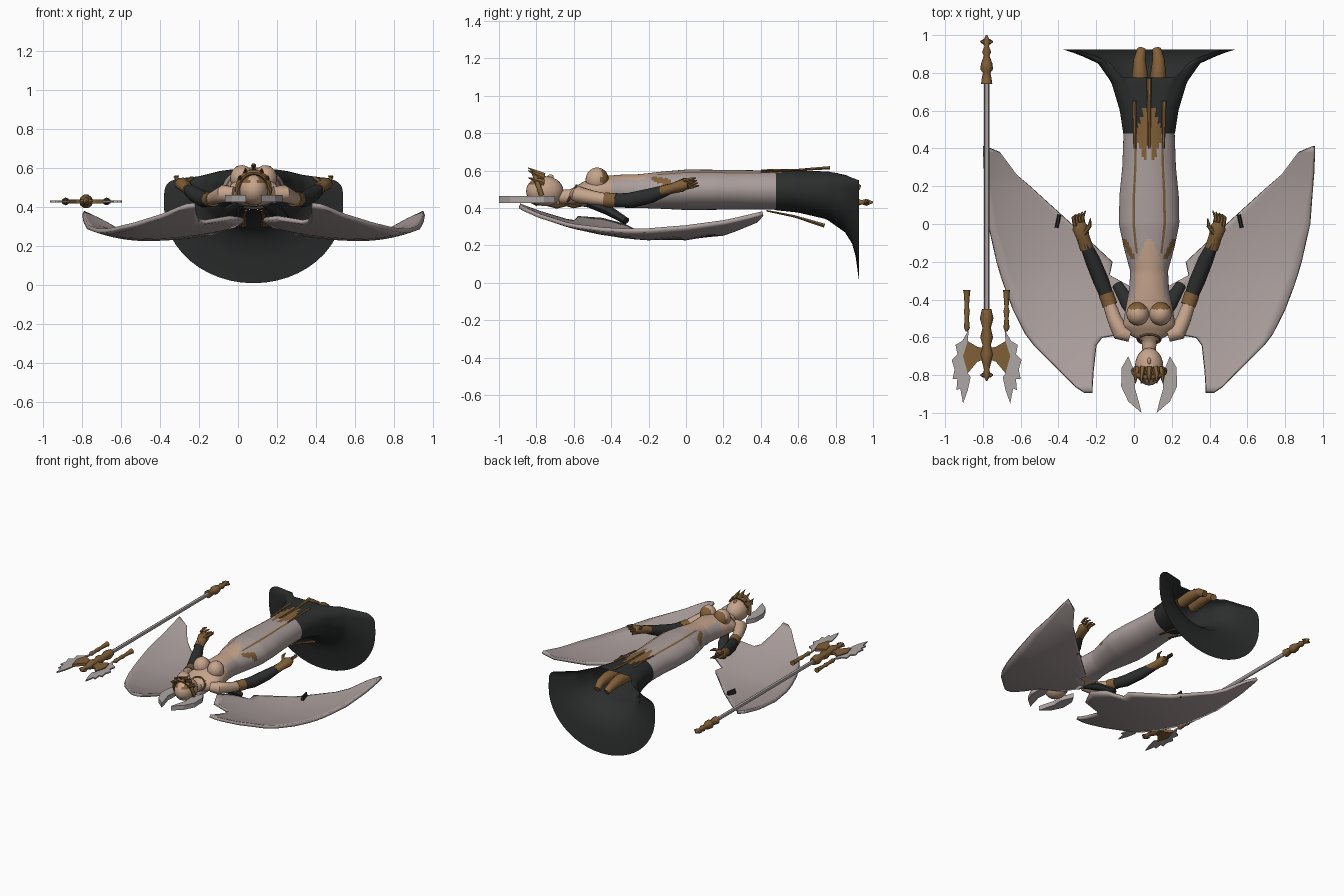
import bpy, bmesh
from math import sin, cos, pi, radians
from mathutils import Vector

cube = bpy.data.objects.get("Cube")
if cube:
    bpy.data.objects.remove(cube, do_unlink=True)

CX = 0.08      # centre line of the figure
WX, WZ = -0.78, 0.43   # axis of the weapon


def material(name, r, g, b):
    m = bpy.data.materials.new(name)
    m.use_nodes = True
    m.diffuse_color = (r, g, b, 1)
    bsdf = m.node_tree.nodes["Principled BSDF"]
    bsdf.inputs["Base Color"].default_value = (r, g, b, 1)
    bsdf.inputs["Roughness"].default_value = 0.8
    return m


SKIN = material("warm skin", 0.56, 0.37, 0.26)
CLOTH = material("pale mauve cloth", 0.40, 0.34, 0.33)
BLACK = material("charcoal cloth", 0.025, 0.026, 0.026)
GOLD = material("old gold", 0.22, 0.115, 0.04)
STEEL = material("pale steel", 0.42, 0.38, 0.37)


def finish(name, bm, mats, rule=None, smooth=True):
    """Turn a bmesh into an object; rule picks a material per face centre."""
    bmesh.ops.recalc_face_normals(bm, faces=bm.faces)
    if rule:
        for f in bm.faces:
            f.material_index = rule(f.calc_center_median())
    me = bpy.data.meshes.new(name)
    bm.to_mesh(me)
    bm.free()
    for m in mats:
        me.materials.append(m)
    ob = bpy.data.objects.new(name, me)
    bpy.context.collection.objects.link(ob)
    if smooth:
        bpy.ops.object.select_all(action='DESELECT')
        ob.select_set(True)
        bpy.context.view_layer.objects.active = ob
        bpy.ops.object.shade_smooth_by_angle(angle=radians(45))
    return ob


def loft(name, rings, mats, rule=None, closed=True, caps=True, smooth=True):
    """Skin a list of equally long point rows."""
    bm = bmesh.new()
    rows = [[bm.verts.new(p) for p in ring] for ring in rings]
    n = len(rows[0])
    for a, b in zip(rows, rows[1:]):
        for i in range(n if closed else n - 1):
            j = (i + 1) % n
            bm.faces.new((a[i], a[j], b[j], b[i]))
    if caps:
        bm.faces.new(rows[0])
        bm.faces.new(rows[-1])
    return finish(name, bm, mats, rule, smooth)


def tube(name, path, radii, mat, sides=10, flat=1.0):
    """Round rod along a path, with a radius for each point."""
    pts = [Vector(p) for p in path]
    rings = []
    for i, p in enumerate(pts):
        t = (pts[min(i + 1, len(pts) - 1)] - pts[max(i - 1, 0)]).normalized()
        side = t.cross(Vector((0, 0, 1))).normalized()
        up = side.cross(t)
        rings.append([p + radii[i] * (side * cos(a) + up * sin(a) * flat)
                      for a in (2 * pi * k / sides for k in range(sides))])
    return loft(name, rings, [mat])


def ball(name, centre, size, mats, rule=None):
    bm = bmesh.new()
    bmesh.ops.create_uvsphere(bm, u_segments=24, v_segments=14, radius=1)
    for v in bm.verts:
        v.co = Vector([c + s * x for c, s, x in zip(centre, size, v.co)])
    return finish(name, bm, mats, rule)


def plate(name, outline, z, thick, mat):
    """Flat outline extruded upwards around height z."""
    bm = bmesh.new()
    face = bm.faces.new([bm.verts.new((x, y, z - thick / 2)) for x, y in outline])
    top = bmesh.ops.extrude_face_region(bm, geom=[face])["geom"]
    for v in top:
        if isinstance(v, bmesh.types.BMVert):
            v.co.z += thick
    return finish(name, bm, [mat], smooth=False)


def sample(table, y):
    """Linear lookup of a profile row at y."""
    for a, b in zip(table, table[1:]):
        if y <= b[0]:
            t = max(0, (y - a[0]) / (b[0] - a[0]))
            return [p + (q - p) * t for p, q in zip(a[1:], b[1:])]
    return table[-1][1:]


# Body and gown: y, half width, half depth, centre height
BODY = [(-.68, .035, .036, .46), (-.62, .04, .04, .46), (-.59, .10, .05, .465),
        (-.54, .14, .07, .475), (-.45, .125, .085, .485), (-.34, .105, .088, .49),
        (-.25, .10, .09, .49), (-.12, .135, .10, .495), (0, .16, .108, .497),
        (.15, .157, .107, .497), (.3, .142, .105, .497), (.49, .135, .105, .495)]
SEG, ROWS = 64, 78
rings = []
for r in range(ROWS + 1):
    y = -.68 + r * 1.17 / ROWS
    w, d, zc = sample(BODY, y)
    rings.append([(CX + w * cos(2 * pi * k / SEG), y, zc + d * sin(2 * pi * k / SEG))
                  for k in range(SEG)])


def body_rule(c):
    u, y, front = abs(c.x - CX), c.y, c.z > .5
    w = sample(BODY, y)[0]
    if y < -.40 or (front and u < .075 * min(1, (-.06 - y) / .15)):
        return 1
    if front and -.15 < y < .4 and abs(u / w - .53) < .045:
        return 2
    if front and -.18 < y < -.08 and abs(u - .115 - (y + .12) * .5) < .015:
        return 2
    if front and y > .34 and .015 < u + (y > .42) < 1 + .075 and u < .03 + .3 * (y - .34):
        return 2
    return 0


loft("body_and_gown", rings, [CLOTH, SKIN, GOLD], body_rule)

# Flared hem: y, half width, upper depth, lower depth, centre height
FLARE = [(.48, .137, .107, .107, .495), (.6, .155, .105, .12, .495),
         (.75, .20, .105, .15, .49), (.85, .27, .115, .20, .47),
         (.9, .38, .13, .24, .43), (.925, .46, .16, .39, .40)]
rings = []
for r in range(25):
    ring = []
    for k in range(48):
        c, s = cos(2 * pi * k / 48), sin(2 * pi * k / 48)
        t = r / 24
        end = .925 - .15 * min(1, max(0, (s - .84) * 9))   # notch above the feet
        y = .48 + t * (end - .48)
        w, up, down, zc = sample(FLARE, y)
        box = 1 - .65 * t if s > 0 else 1                # squarer upper edge
        ring.append((CX + w * (abs(c) ** box) * (1 if c > 0 else -1), y,
                     zc + (up * s ** box if s > 0 else down * s)))
    rings.append(ring)
loft("gown_hem", rings, [BLACK, GOLD],
     lambda c: int(c.z > .55 and abs(c.x - CX) < .45 * (.65 - c.y)), caps=False)

# Head, crown and neck trim
ball("head", (CX, -.755, .49), (.075, .10, .08), [SKIN, GOLD],
     lambda c: int(c.z > .53 and c.y < -.77 and abs(c.x - CX) > .02))
ball("nose", (CX, -.725, .565), (.009, .018, .014), [SKIN])
arc = [radians(a) for a in range(-15, 196, 15)]
tube("crown_band", [(CX + .082 * cos(a), -.78 - .03 * sin(a), .49 + .09 * sin(a)) for a in arc],
     [.014] * len(arc), GOLD, 8)
for i, a in enumerate((35, 62, 90, 118, 145)):
    c, s = cos(radians(a)), sin(radians(a))
    tube(f"crown_spike_{i}", [(CX + .075 * c, -.76, .49 + .08 * s),
                             (CX + .085 * c, -.80, .49 + .10 * s),
                             (CX + .09 * c, -.845, .49 + .125 * s)], [.02, .014, .002], GOLD, 6)
arc = [radians(a) for a in range(0, 361, 20)]
tube("necklace", [(CX + .06 * cos(a), -.61 + .025 * sin(a), .475 + .045 * sin(a)) for a in arc],
     [.007] * len(arc), GOLD, 6)

# Wings: y, inner edge, outer edge, both measured from the centre line
WING = [(-.89, .30, .345), (-.86, .30, .39), (-.78, .295, .47), (-.64, .28, .61),
        (-.60, .25, .64), (-.58, .12, .655), (-.45, .05, .72), (-.33, .10, .765),
        (-.27, .21, .785), (-.20, .195, .805), (0, .41, .85), (.2, .63, .865),
        (.26, .70, .87), (.38, .79, .875), (.41, .865, .875)]


def wing_height(u, y):
    z = .235 + .165 * ((y + .1) / .8) ** 2
    return z + (.07 * ((u - .55) / .325) ** 2 if u > .55 else .07 * ((.55 - u) / .5) ** 2)


HORN = [(.11, -.70), (.145, -.76), (.148, -.86), (.11, -.94), (.04, -1.0),
        (.055, -.94), (.075, -.87), (.07, -.80)]
GOLD_BLADE = [(0, -.66), (.05, -.65), (.10, -.62), (.125, -.70), (.10, -.79), (.05, -.73), (0, -.71)]
BLADE = [(.10, -.62), (.095, -.56), (.13, -.62), (.165, -.64), (.155, -.69), (.185, -.72),
         (.17, -.77), (.18, -.82), (.155, -.82), (.16, -.88), (.14, -.87), (.125, -.95),
         (.10, -.88), (.085, -.81), (.10, -.79), (.125, -.70)]

for s, side in ((1, "left"), (-1, "right")):
    def at(u, y, z):
        return (CX + s * u, y, z)

    rings = []
    for y, a, b in WING:
        us = [a + (b - a) * i / 12 for i in range(13)]
        rings.append([at(u, y, wing_height(u, y)) for u in us])
    wing = loft(f"{side}_wing", rings, [CLOTH], closed=False, caps=False)
    shell = wing.modifiers.new("thickness", "SOLIDIFY")
    shell.thickness, shell.offset = .022, 0
    tube(f"{side}_wing_strap", [at(.06, -.52, .42), at(.11, -.42, .39), at(.17, -.32, .33)],
         [.025, .04, .028], BLACK, 8, .7)
    tube(f"{side}_wing_clasp", [at(.475, .05, .26), at(.49, -.02, .26)], [.01, .01], BLACK, 6, 3)

    # Chest, horn-shaped hair and boots
    ball(f"{side}_breast", at(.06, -.475, .55), (.06, .062, .066), [SKIN, GOLD],
         lambda c: int(c.y > -.452))
    plate(f"{side}_hair_horn", [at(u, y, 0)[:2] for u, y in HORN], .445, .035, STEEL)
    tube(f"{side}_boot", [at(.05, .68, .53), at(.048, .78, .54), at(.05, .87, .53), at(.04, .925, .50)],
         [.04, .043, .032, .024], GOLD)

    # Arm from shoulder to fingertips
    tube(f"{side}_upper_arm", [at(.10, -.59, .47), at(.15, -.575, .47), at(.185, -.50, .455),
                              at(.22, -.40, .44)], [.035, .046, .038, .032], SKIN, 14)
    tube(f"{side}_arm_band", [at(.207, -.43, .443), at(.228, -.37, .44)], [.04, .04], GOLD, 14)
    tube(f"{side}_sleeve", [at(.22, -.39, .44), at(.255, -.30, .44), at(.30, -.19, .465),
                           at(.345, -.09, .50)], [.036, .042, .04, .028], BLACK, 14)
    tube(f"{side}_glove", [at(.33, -.13, .49), at(.35, -.07, .505), at(.365, -.02, .52),
                          at(.37, .01, .525)], [.036, .035, .042, .026], GOLD, 12, .8)
    for i in range(4):
        u, z = .345 + .016 * i, .505 + .014 * i
        tube(f"{side}_finger_{i}", [at(u, -.01, z), at(u + .008, .035, z + .008),
                                   at(u - .008, .07 - .006 * i, z + .014)], [.011, .01, .003], GOLD, 6)
    tube(f"{side}_thumb", [at(.345, -.05, .53), at(.315, -.01, .55), at(.31, .03, .555)],
         [.013, .011, .003], GOLD, 6)

    # Hanging ribbons, front and back
    tube(f"{side}_front_ribbon", [at(.075, .40, .592), at(.078, .52, .60), at(.08, .65, .605)],
         [.008, .01, .012], GOLD, 6, .6)
    tube(f"{side}_back_ribbon", [at(.04, .43, .385), at(.05, .58, .355), at(.055, .74, .305)],
         [.008, .012, .02], GOLD, 6, .6)

    # Weapon blades and side rods
    plate(f"{side}_axe_core", [(WX + s * u, y) for u, y in GOLD_BLADE], WZ, .022, GOLD)
    plate(f"{side}_axe_blade", [(WX + s * u, y) for u, y in BLADE], WZ, .01, STEEL)
    ys = (-.35, -.36, -.44, -.46, -.50, -.55, -.57)
    tube(f"{side}_axe_rod", [(WX + s * .105, y, WZ) for y in ys],
         [.02, .017, .011, .016, .011, .016, .005], GOLD, 8)
    for y in (.965, -.80):
        tube(f"{side}_finial_arm", [(WX, y, WZ), (WX + s * .018, y, WZ), (WX + s * .034, y + .001, WZ)],
             [.01, .014, .003], GOLD, 6)

tube("centre_ribbon", [(CX, .40, .602), (CX, .60, .603), (CX, .77, .615)], [.007, .01, .014], GOLD, 6, .7)

# Weapon shaft and turned ends
tube("weapon_shaft", [(WX, -.5, WZ), (WX, .78, WZ)], [.014, .014], STEEL, 8)
END = [(.74, .03), (.77, .026), (.80, .02), (.82, .034), (.85, .03), (.89, .015),
       (.91, .024), (.94, .012), (.965, .02), (1.0, .004)]
tube("weapon_pommel", [(WX, y, WZ) for y, r in END], [r for y, r in END], GOLD, 10)
TOP = [(-.45, .025), (-.50, .036), (-.55, .022), (-.60, .034), (-.64, .022), (-.69, .036),
       (-.74, .022), (-.77, .014), (-.80, .02), (-.83, .004)]
tube("weapon_head", [(WX, y, WZ) for y, r in TOP], [r for y, r in TOP], GOLD, 10)
